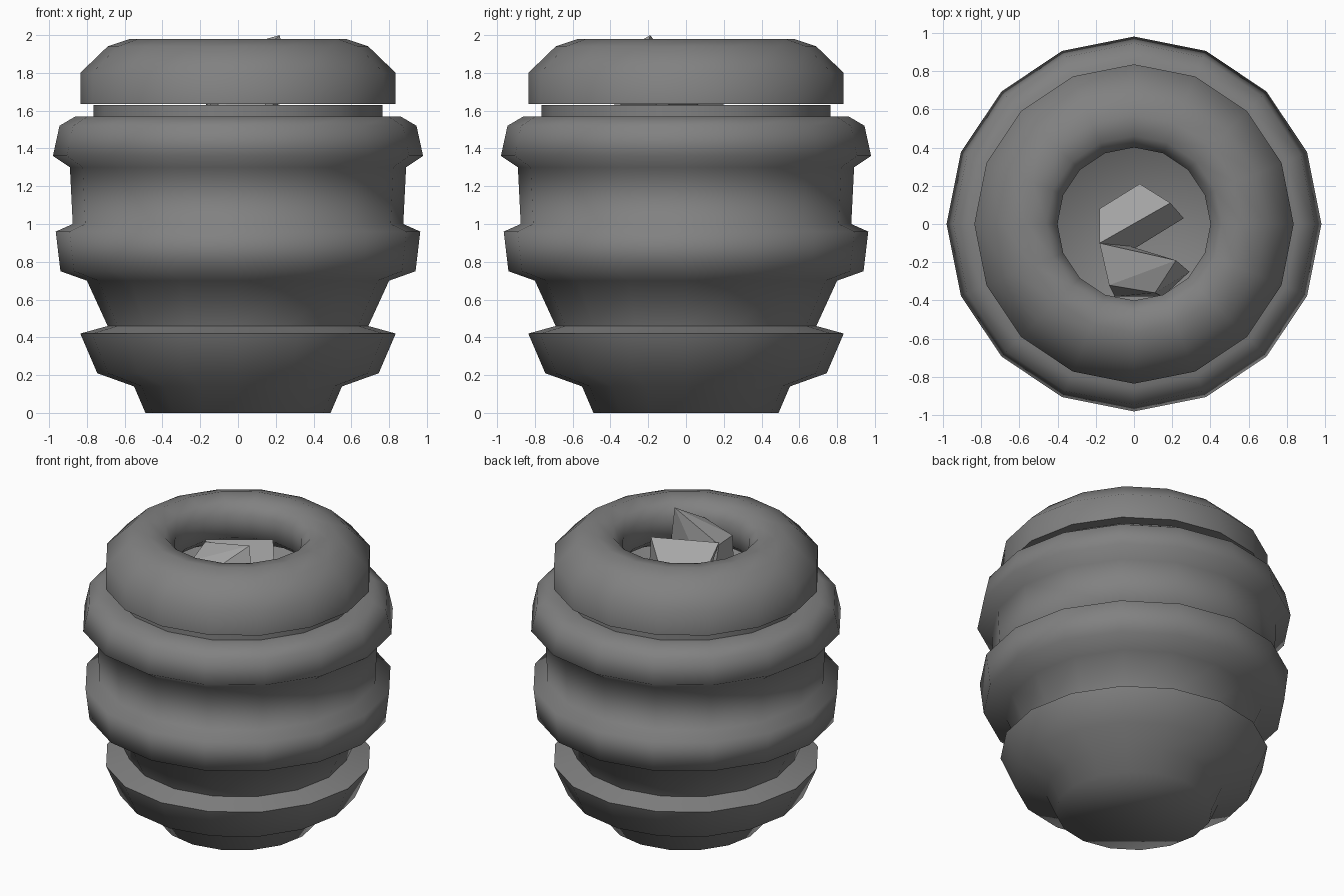
import bpy
import bmesh
from math import cos, sin, tau, radians

SIDES = 16

old = bpy.data.objects.get("Cube")
if old:
    bpy.data.objects.remove(old, do_unlink=True)


def material(name, value):
    mat = bpy.data.materials.new(name)
    mat.use_nodes = True
    colour = (value, value, value, 1)
    mat.diffuse_color = colour
    mat.node_tree.nodes["Principled BSDF"].inputs["Base Color"].default_value = colour
    return mat


def add_object(name, bm, mat, smooth):
    bmesh.ops.recalc_face_normals(bm, faces=bm.faces[:])
    mesh = bpy.data.meshes.new(name)
    bm.to_mesh(mesh)
    bm.free()
    mesh.materials.append(mat)
    obj = bpy.data.objects.new(name, mesh)
    bpy.context.collection.objects.link(obj)
    if smooth:
        bpy.ops.object.select_all(action="DESELECT")
        obj.select_set(True)
        bpy.context.view_layer.objects.active = obj
        bpy.ops.object.shade_smooth_by_angle(angle=radians(80))
    return obj


def lathe(name, profile, mat, closed=False):
    """Turn a (radius, height) profile around z; open ends are capped."""
    bm = bmesh.new()
    rings = [[bm.verts.new((r * cos(tau * i / SIDES), r * sin(tau * i / SIDES), z))
              for i in range(SIDES)] for r, z in profile]
    pairs = list(zip(rings, rings[1:]))
    if closed:
        pairs.append((rings[-1], rings[0]))
    else:
        bm.faces.new(rings[0])
        bm.faces.new(rings[-1])
    for low, high in pairs:
        for i in range(SIDES):
            j = (i + 1) % SIDES
            bm.faces.new((low[i], low[j], high[j], high[i]))
    return add_object(name, bm, mat, True)


def rock(name, top, bottom, mat):
    """Hull of an upper and a lower ring of corners."""
    bm = bmesh.new()
    for p in top + bottom:
        bm.verts.new(p)
    bmesh.ops.convex_hull(bm, input=bm.verts[:])
    bmesh.ops.dissolve_limit(bm, angle_limit=radians(6), verts=bm.verts[:], edges=bm.edges[:])
    return add_object(name, bm, mat, False)


clay = material("grey clay", 0.22)
stone = material("pale stone", 0.4)

# Ribbed pot body with its neck
lathe("pot_body", [
    (0.49, 0), (0.55, 0.14), (0.745, 0.21), (0.835, 0.42), (0.69, 0.46),
    (0.80, 0.70), (0.94, 0.75), (0.965, 0.96), (0.875, 1.0), (0.89, 1.3),
    (0.98, 1.36), (0.945, 1.52), (0.86, 1.57), (0.765, 1.57), (0.765, 1.63),
    (0.70, 1.63), (0.68, 1.56)], clay)

# Thick rounded rim around the mouth
lathe("pot_rim", [
    (0.835, 1.635), (0.835, 1.80), (0.69, 1.94), (0.57, 1.98), (0.46, 1.96),
    (0.40, 1.89), (0.40, 1.74), (0.50, 1.66), (0.62, 1.635)], clay, closed=True)

# Angular stones in the mouth
rock("front_stone",
     [(0.22, -0.19, 2.0), (-0.18, -0.10, 1.885), (-0.13, -0.32, 1.853), (0.11, -0.36, 1.895)],
     [(0.29, -0.25, 1.72), (-0.14, -0.08, 1.56), (-0.10, -0.38, 1.58), (0.15, -0.38, 1.6)], stone)
rock("back_stone",
     [(0.19, 0.11, 1.92), (-0.18, -0.10, 1.90), (-0.18, 0.08, 1.72), (0.03, 0.21, 1.72)],
     [(0.26, 0.03, 1.65), (0.0, -0.13, 1.65), (-0.16, 0.07, 1.56), (0.03, 0.19, 1.56)], stone)
